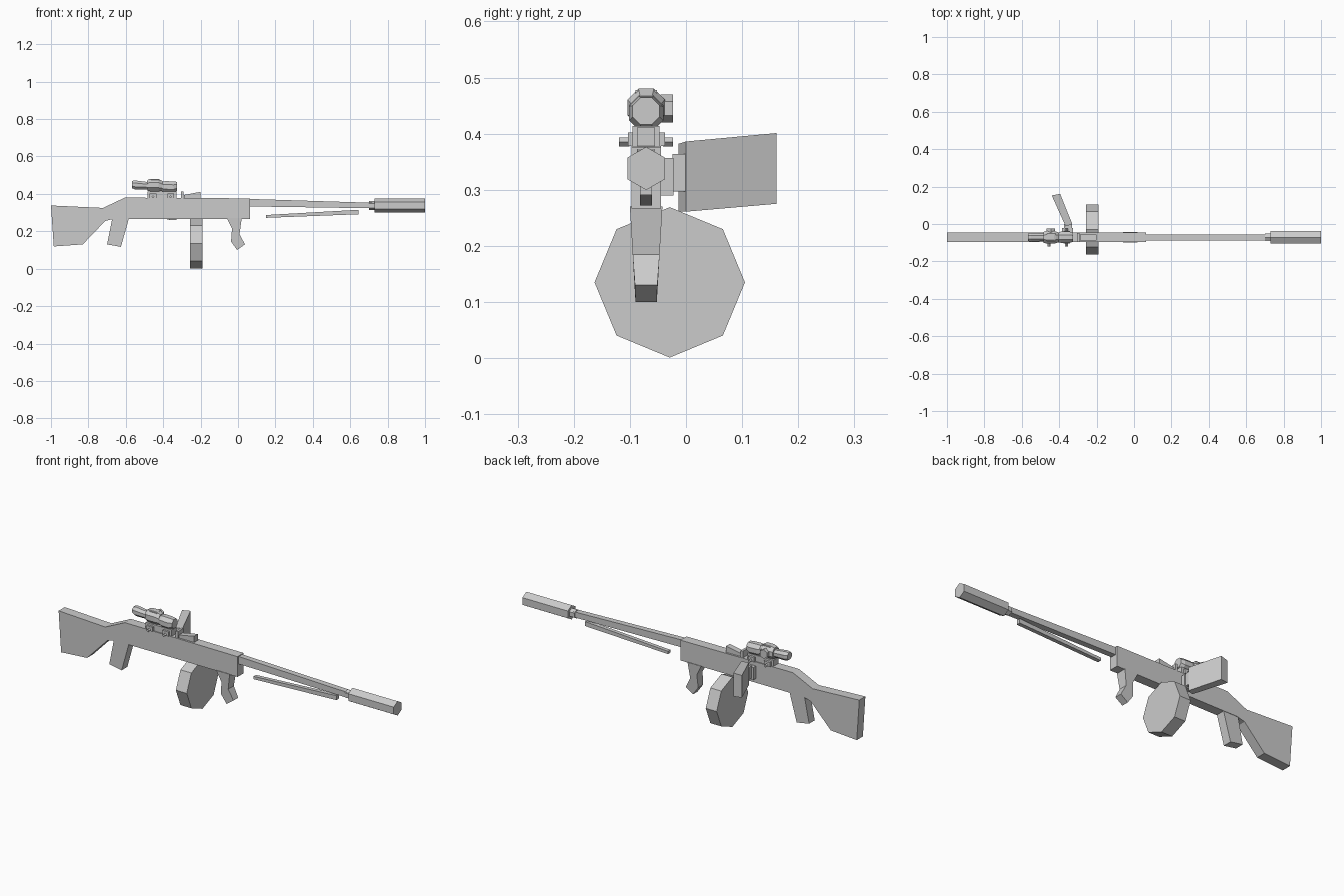
import bpy, bmesh, math

YC = -0.071  # centre plane of the long parts

grey = bpy.data.materials.new("plain grey")
grey.diffuse_color = (0.6, 0.6, 0.6, 1)


def finish(name, bm):
    bmesh.ops.recalc_face_normals(bm, faces=bm.faces)
    me = bpy.data.meshes.new(name)
    bm.to_mesh(me)
    bm.free()
    me.materials.append(grey)
    ob = bpy.data.objects.new(name, me)
    bpy.context.collection.objects.link(ob)
    return ob


def loft(name, rings):
    """Join rings of equal length and cap both ends."""
    bm = bmesh.new()
    loops = [[bm.verts.new(p) for p in r] for r in rings]
    n = len(loops[0])
    for a, b in zip(loops, loops[1:]):
        for i in range(n):
            j = (i + 1) % n
            bm.faces.new((a[i], a[j], b[j], b[i]))
    bm.faces.new(loops[0])
    bm.faces.new(loops[-1])
    return finish(name, bm)


def slab(name, profile, y0, y1):
    """Side profile (x, z) extruded across y."""
    return loft(name, [[(x, y, z) for x, z in profile] for y in (y0, y1)])


def box(name, x0, x1, y0, y1, z0, z1):
    return slab(name, [(x0, z0), (x1, z0), (x1, z1), (x0, z1)], y0, y1)


def turned(name, sections, n, y=YC, wide=1.0, turn=0.0):
    """Sections (x, z centre, radius) lofted along x; first point faces up."""
    rings = []
    for x, z, r in sections:
        angles = [turn + 2 * math.pi * i / n for i in range(n)]
        rings.append([(x, y + wide * r * math.sin(a), z + r * math.cos(a)) for a in angles])
    return loft(name, rings)


# Stock and receiver in one profile
slab("stock_and_receiver", [
    (-1.0, 0.338), (-0.722, 0.325), (-0.605, 0.38), (0.065, 0.376), (0.065, 0.267),
    (-0.665, 0.267), (-0.71, 0.255), (-0.83, 0.13), (-0.985, 0.119)], -0.097, -0.045)

# Grips
slab("rear_grip", [(-0.672, 0.27), (-0.583, 0.27), (-0.626, 0.117), (-0.70, 0.13)], -0.095, -0.047)
grip = [(-0.06, 0.27, 0.029), (0.02, 0.27, 0.029), (0.008, 0.185, 0.024), (0.037, 0.13, 0.02),
        (-0.005, 0.10, 0.019), (-0.037, 0.145, 0.02), (-0.032, 0.215, 0.025)]
loft("front_grip", [[(x, YC + s * w, z) for x, z, w in grip] for s in (-1, 1)])

# Drum standing across the receiver
turned("drum", [(-0.256, 0.135, 0.134), (-0.191, 0.135, 0.134)], 8, y=-0.029)

# Tapered square barrel, end sleeve and lower rod
slab("barrel", [(0.06, 0.373), (0.735, 0.352), (0.735, 0.323), (0.06, 0.333)], -0.087, -0.056)
turned("barrel_collar", [(0.70, 0.337, 0.024), (0.74, 0.337, 0.024)], 6)
turned("end_sleeve", [(0.73, 0.338, 0.0385), (1.0, 0.338, 0.0385)], 6)
slab("lower_rod", [(0.15, 0.287), (0.643, 0.315), (0.643, 0.291), (0.15, 0.272)], -0.082, -0.061)

# Rear notch and wedge on the top of the receiver
slab("top_wedge", [(-0.29, 0.375), (-0.2, 0.375), (-0.2, 0.411), (-0.29, 0.394)], -0.087, -0.055)
box("top_post", -0.305, -0.292, -0.095, -0.047, 0.375, 0.414)

# Angled flat box on the far side, with its two mounting blocks
side = [(-0.365, -0.013, 0.261, 0.382), (-0.33, 0.0, 0.261, 0.386),
        (-0.395, 0.161, 0.275, 0.401), (-0.44, 0.153, 0.277, 0.396)]
loft("side_box", [[(x, y, lo) for x, y, lo, hi in side], [(x, y, hi) for x, y, lo, hi in side]])
box("side_mount_inner", -0.385, -0.325, -0.05, -0.022, 0.29, 0.357)
box("side_mount_outer", -0.375, -0.332, -0.024, 0.001, 0.297, 0.364)

# Scope: eyepiece, middle housing, neck and front bell
turned("scope_eyepiece", [(-0.567, 0.45, 0.021), (-0.55, 0.448, 0.026), (-0.49, 0.444, 0.022),
                          (-0.47, 0.444, 0.025)], 8, turn=math.pi / 8)
turned("scope_housing", [(-0.485, 0.446, 0.031), (-0.47, 0.447, 0.036), (-0.425, 0.447, 0.036),
                         (-0.405, 0.442, 0.029)], 8, turn=math.pi / 8)
turned("scope_bell", [(-0.415, 0.44, 0.025), (-0.39, 0.438, 0.033), (-0.345, 0.436, 0.033),
                      (-0.326, 0.44, 0.026)], 8, turn=math.pi / 8)
box("scope_top_plate", -0.465, -0.42, -0.09, -0.052, 0.47, 0.478)

# Turret on the far side of the scope
turret = [(-0.445 + 0.025 * math.sin(a * math.pi / 3), 0.445 + 0.025 * math.cos(a * math.pi / 3))
          for a in range(6)]
slab("scope_turret", turret, -0.045, -0.023)

# Scope base with clamp feet and small screws on both sides
box("scope_base", -0.485, -0.33, -0.092, -0.05, 0.376, 0.412)
for i, x in enumerate((-0.455, -0.36)):
    box(f"scope_clamp_{i}", x - 0.018, x + 0.018, -0.103, -0.037, 0.378, 0.402)
    for s in (-1, 1):
        tip, root = YC + s * 0.048, YC + s * 0.03
        slab(f"clamp_screw_{i}_{'near' if s < 0 else 'far'}",
             [(x - 0.008, 0.385), (x, 0.393), (x + 0.008, 0.385), (x, 0.377)],
             min(tip, root), max(tip, root))
